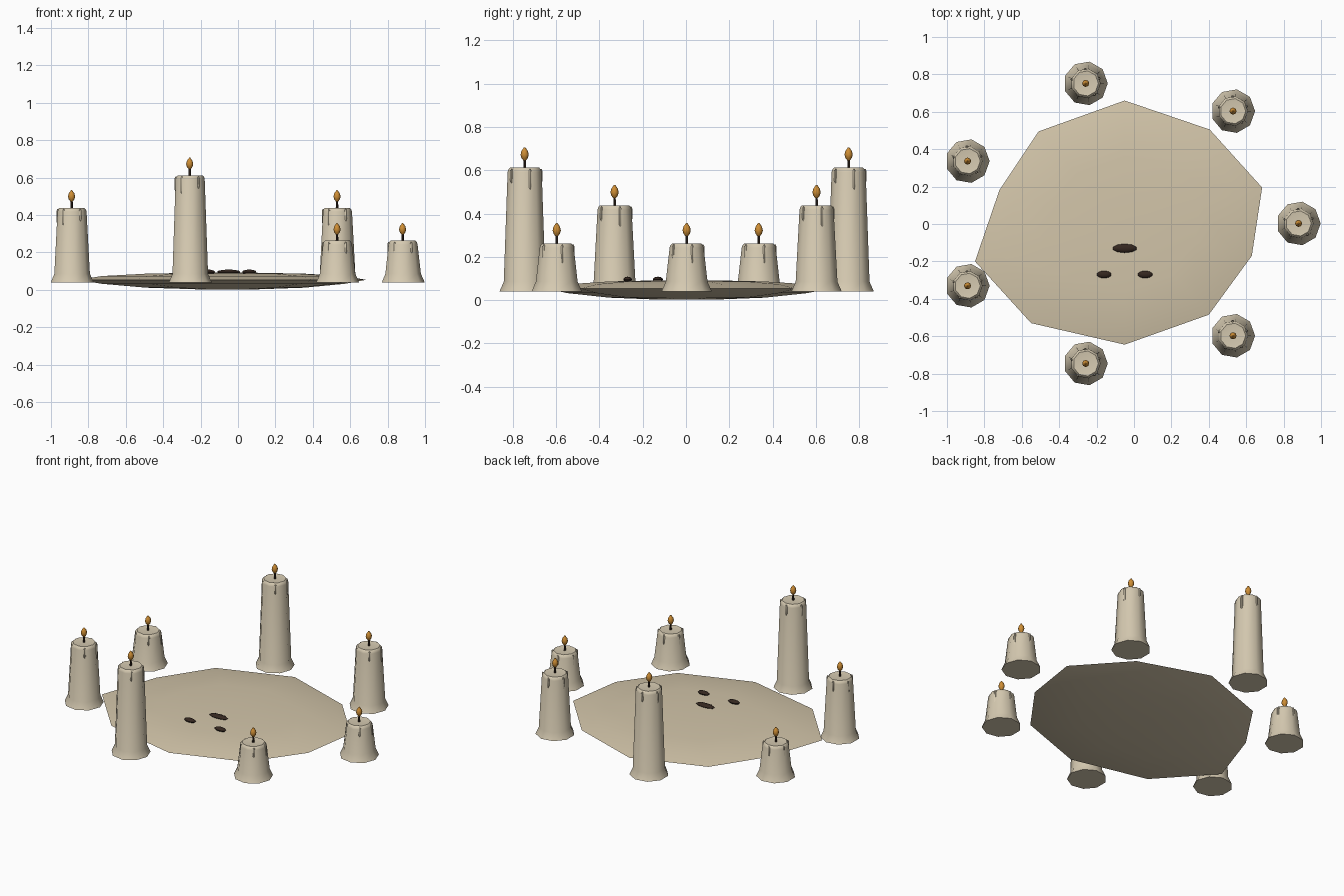
import bpy, bmesh, math
from mathutils import Matrix, Vector

if "Cube" in bpy.data.objects:
    bpy.data.objects.remove(bpy.data.objects["Cube"])


def material(name, rgb):
    m = bpy.data.materials.new(name)
    m.diffuse_color = (*rgb, 1)
    m.use_nodes = True
    m.node_tree.nodes["Principled BSDF"].inputs["Base Color"].default_value = m.diffuse_color
    return m


WAX = material("pale wax", (0.67, 0.59, 0.44))
POOL = material("pool wax", (0.65, 0.56, 0.40))
DARK = material("dark brown", (0.035, 0.02, 0.014))
FLAME = material("amber flame", (0.62, 0.27, 0.035))


def make(name, bm, mat, angle=None):
    bmesh.ops.recalc_face_normals(bm, faces=bm.faces)
    me = bpy.data.meshes.new(name)
    bm.to_mesh(me)
    bm.free()
    me.materials.append(mat)
    ob = bpy.data.objects.new(name, me)
    bpy.context.collection.objects.link(ob)
    if angle:
        bpy.ops.object.select_all(action='DESELECT')
        ob.select_set(True)
        bpy.context.view_layer.objects.active = ob
        bpy.ops.object.shade_smooth_by_angle(angle=math.radians(angle))
    return ob


def loft(bm, rings):
    """Join rings of points, closing both ends."""
    loops = [[bm.verts.new(p) for p in r] for r in rings]
    n = len(loops[0])
    for a, b in zip(loops, loops[1:]):
        for i in range(n):
            j = (i + 1) % n
            bm.faces.new((a[i], a[j], b[j], b[i]))
    bm.faces.new(loops[0][::-1])
    bm.faces.new(loops[-1])


def turned(bm, x, y, profile, n):
    loft(bm, [[(x + r * math.cos(k * math.tau / n), y + r * math.sin(k * math.tau / n), z)
               for k in range(n)] for r, z in profile])


def blob(name, loc, size, mat, segs, rings):
    bm = bmesh.new()
    bmesh.ops.create_uvsphere(bm, u_segments=segs, v_segments=rings, radius=1)
    bmesh.ops.transform(bm, verts=bm.verts,
                        matrix=Matrix.Translation(loc) @ Matrix.Diagonal((*size, 1)))
    return make(name, bm, mat, 40)


# Wax pool: irregular ten-sided lens
outline = [(.685, .195), (.405, .505), (-.05, .66), (-.51, .495), (-.72, .18),
           (-.85, -.20), (-.55, -.53), (-.05, -.645), (.40, -.485), (.63, -.17)]
rings = [(.2, .002), (.55, .011), (.85, .032), (1, .053), (.85, .073), (.55, .086), (.2, .091)]
bm = bmesh.new()
loft(bm, [[(-.05 + (x + .05) * s, y * s, z) for x, y in outline] for s, z in rings])
make("wax_pool", bm, POOL, 40)

# Dark spots on the pool
for i, (x, y, rx, ry) in enumerate([(-.05, -.13, .066, .024), (-.16, -.27, .04, .02),
                                    (.06, -.27, .04, .02)]):
    blob(f"dark_spot_{i + 1}", (x, y, .095), (rx, ry, .013), DARK, 10, 6)

# Ring of seven candles in three heights
for i in range(7):
    a = i * math.tau / 7
    x, y = -.051 + .931 * math.cos(a), .003 + .768 * math.sin(a)
    top = (.262, .438, .612)[i % 3]
    bm = bmesh.new()
    turned(bm, x, y, [(.118, .04), (.098, .085), (.08, top - .02),
                      (.076, top - .008), (.068, top), (.055, top - .002)], 9)
    make(f"candle_{i + 1}", bm, WAX, 45)

    # Thin wax drips below the rim
    bm = bmesh.new()
    for k in range(5):
        d = k * math.tau / 5 + .35
        length = (.09, .06, .075)[k % 3]
        px, py = x + .076 * math.cos(d), y + .076 * math.sin(d)
        turned(bm, px, py, [(.003, top - .012 - length), (.008, top - length),
                            (.007, top - .015), (.003, top - .006)], 6)
    make(f"wax_drips_{i + 1}", bm, WAX, 45)

    # Wick and flame
    bm = bmesh.new()
    turned(bm, x, y, [(.007, top - .005), (.006, top + .045)], 6)
    make(f"wick_{i + 1}", bm, DARK)
    bm = bmesh.new()
    turned(bm, x, y, [(.005, top + .032), (.015, top + .045), (.019, top + .06),
                      (.015, top + .077), (.003, top + .094)], 8)
    make(f"flame_{i + 1}", bm, FLAME, 50)
